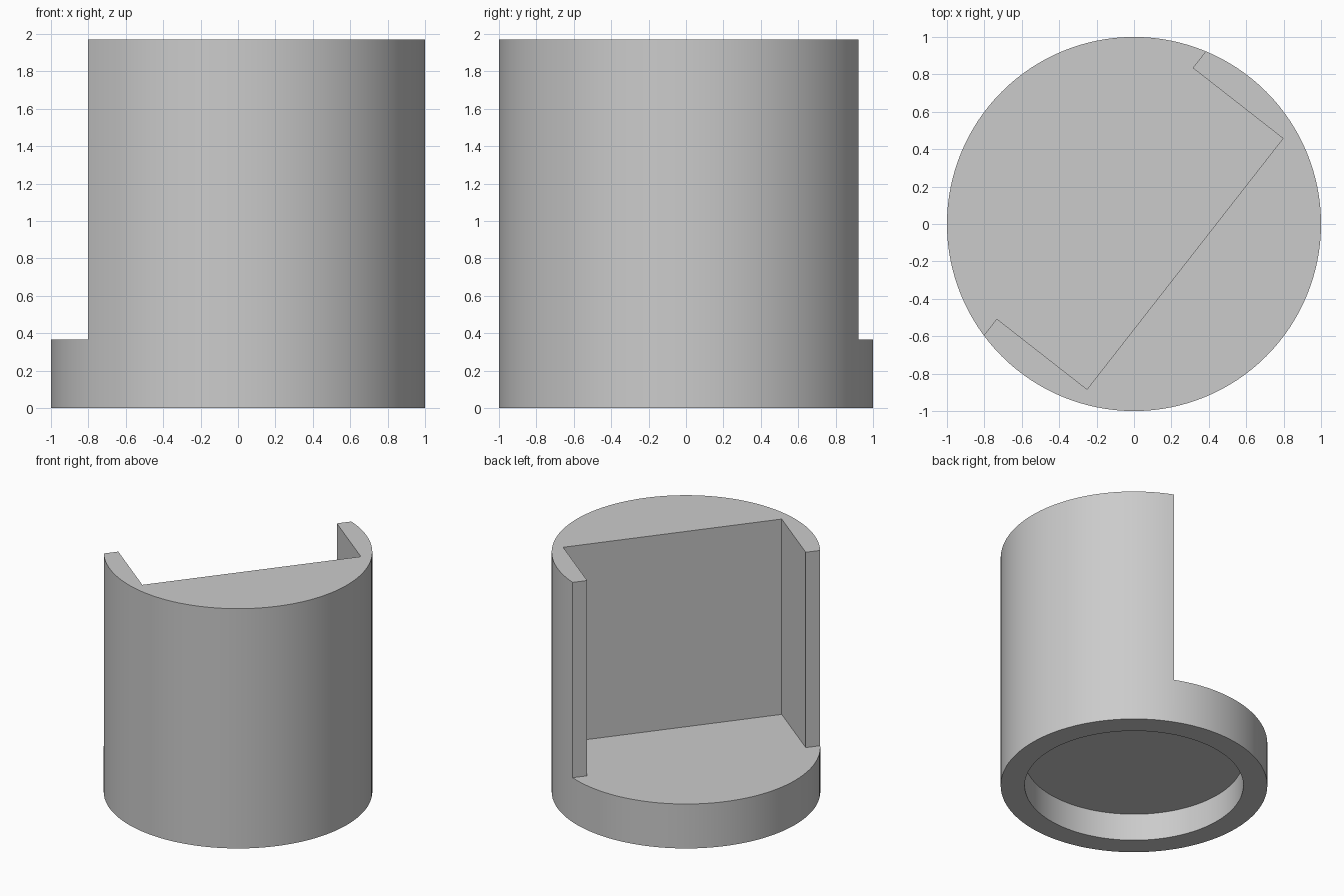
import bpy, bmesh, math

cube = bpy.data.objects.get("Cube")
if cube:
    bpy.data.objects.remove(cube, do_unlink=True)

HEIGHT, BASE_TOP = 1.97, 0.365
RECESS_R, RECESS_TOP = 0.82, 0.225
SIDES = 128

grey = bpy.data.materials.new("plain_grey")
grey.use_nodes = True
colour = (0.6, 0.6, 0.6, 1)
grey.diffuse_color = colour
grey.node_tree.nodes["Principled BSDF"].inputs["Base Color"].default_value = colour


def prism(name, outline, z0, z1):
    """Extrude a flat outline from z0 to z1."""
    bm = bmesh.new()
    face = bm.faces.new([bm.verts.new((x, y, z0)) for x, y in outline])
    top = bmesh.ops.extrude_face_region(bm, geom=[face])["geom"]
    verts = [v for v in top if isinstance(v, bmesh.types.BMVert)]
    bmesh.ops.translate(bm, verts=verts, vec=(0, 0, z1 - z0))
    bmesh.ops.recalc_face_normals(bm, faces=bm.faces)
    mesh = bpy.data.meshes.new(name)
    bm.to_mesh(mesh)
    bm.free()
    mesh.materials.append(grey)
    obj = bpy.data.objects.new(name, mesh)
    bpy.context.collection.objects.link(obj)
    return obj


def circle(radius):
    steps = [math.tau * i / SIDES for i in range(SIDES)]
    return [(radius * math.cos(a), radius * math.sin(a)) for a in steps]


# Solid round housing
housing = prism("round_housing", circle(1), 0, HEIGHT)

# T-shaped pocket that opens one side and leaves a lip at each end
half, back, lip, far = 0.851, -0.346, 0.266, 1.5
pocket = prism("pocket_cutter",
               [(-half, back), (half, back), (half, lip), (far, lip),
                (far, far), (-far, far), (-far, lip), (-half, lip)],
               BASE_TOP, HEIGHT + 0.5)
pocket.rotation_euler.z = math.radians(52)

# Shallow round recess under the base
recess = prism("recess_cutter", circle(RECESS_R), -0.5, RECESS_TOP)

# Cut both shapes and drop the cutters
bpy.ops.object.select_all(action='DESELECT')
bpy.context.view_layer.objects.active = housing
housing.select_set(True)
for cutter in (pocket, recess):
    cutter.hide_render = True
    mod = housing.modifiers.new(cutter.name, 'BOOLEAN')
    mod.operation = 'DIFFERENCE'
    mod.solver = 'EXACT'
    mod.object = cutter
    bpy.ops.object.modifier_apply(modifier=mod.name)
    bpy.data.objects.remove(cutter, do_unlink=True)

bpy.ops.object.shade_smooth_by_angle(angle=math.radians(25))
